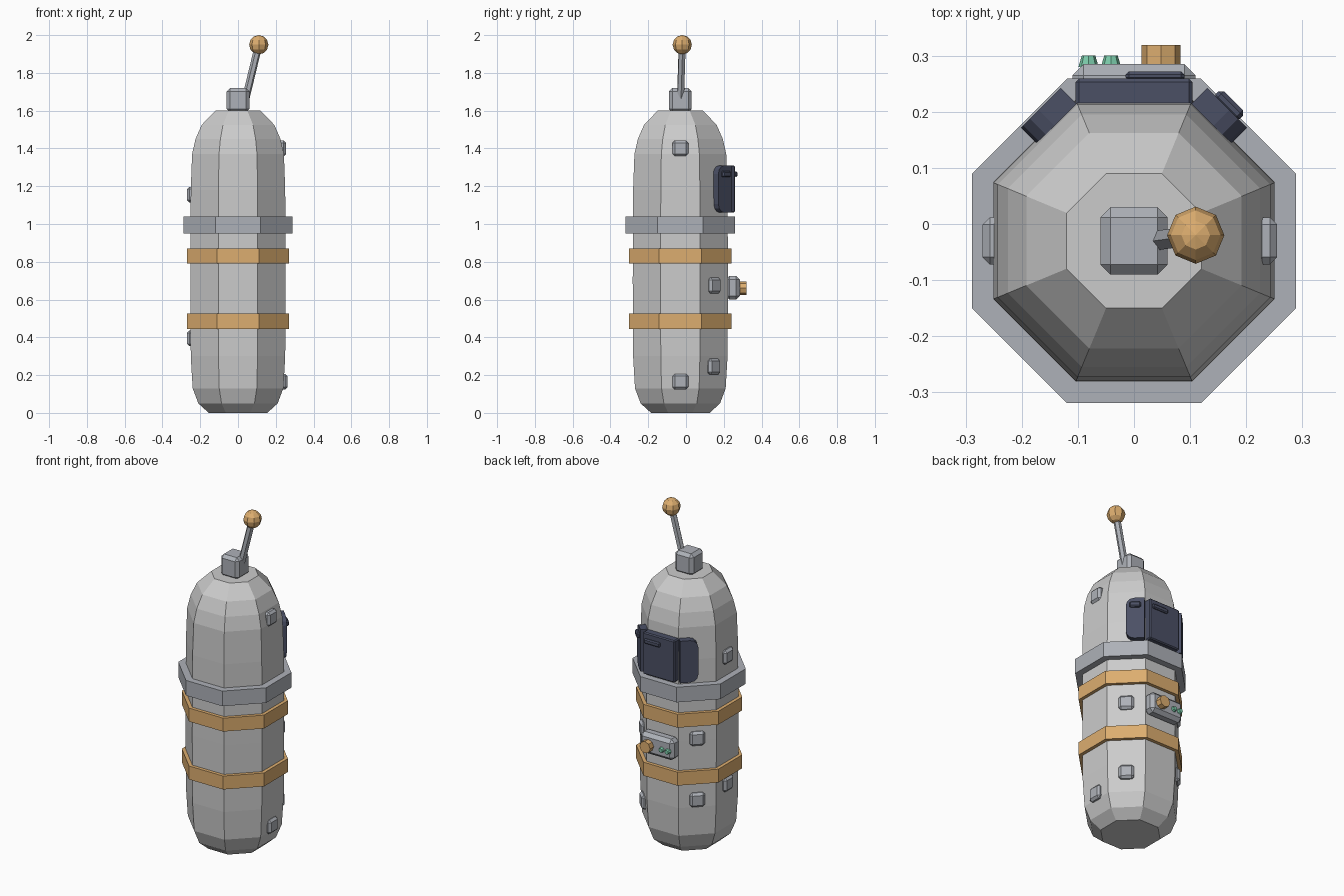
import bpy, bmesh, math
from mathutils import Matrix, Vector

if "Cube" in bpy.data.objects:
    bpy.data.objects.remove(bpy.data.objects["Cube"])

AXIS_Y = -0.03      # body axis sits slightly forward
R = 0.25            # distance from axis to the flat faces


def material(name, rgb):
    m = bpy.data.materials.new(name)
    m.diffuse_color = (*rgb, 1)
    m.use_nodes = True
    m.node_tree.nodes["Principled BSDF"].inputs["Base Color"].default_value = m.diffuse_color
    return m


steel = material("steel", (0.42, 0.44, 0.48))
orange = material("orange", (0.72, 0.42, 0.16))
navy = material("navy", (0.07, 0.08, 0.13))
green = material("green", (0.2, 0.6, 0.4))


def finish(bm, name, mat=None, matrix=None):
    if matrix is not None:
        bm.transform(matrix)
    bmesh.ops.recalc_face_normals(bm, faces=bm.faces)
    me = bpy.data.meshes.new(name)
    bm.to_mesh(me)
    bm.free()
    ob = bpy.data.objects.new(name, me)
    bpy.context.collection.objects.link(ob)
    if mat:
        me.materials.append(mat)
    return ob


def octagon_loft(name, profile, mat=None):
    """Stack octagons given as (flat distance, z), flats facing the axes."""
    bm = bmesh.new()
    rings = []
    for r, z in profile:
        c = r / math.cos(math.pi / 8)
        rings.append([bm.verts.new((c * math.cos((i + .5) * math.pi / 4),
                                    AXIS_Y + c * math.sin((i + .5) * math.pi / 4), z))
                      for i in range(8)])
    for a, b in zip(rings, rings[1:]):
        for i in range(8):
            j = (i + 1) % 8
            bm.faces.new((a[i], a[j], b[j], b[i]))
    bm.faces.new(rings[0])
    bm.faces.new(rings[-1])
    return finish(bm, name, mat)


def face_frame(angle):
    """Local x = sideways, y = outward from the axis, z = up."""
    return Matrix.Translation((0, AXIS_Y, 0)) @ Matrix.Rotation(math.radians(angle - 90), 4, 'Z')


def box(name, lo, hi, mat=None, matrix=None, bevel=0.0, pick=None, segments=1):
    lo, hi = Vector(lo), Vector(hi)
    bm = bmesh.new()
    bmesh.ops.create_cube(bm, size=1)
    for v in bm.verts:
        v.co = Vector([(lo[k] + hi[k]) / 2 + v.co[k] * (hi[k] - lo[k]) for k in range(3)])
    if bevel:
        edges = [e for e in bm.edges if pick is None or pick(e)]
        bmesh.ops.bevel(bm, geom=edges, offset=bevel, segments=segments,
                        profile=0.5, affect='EDGES')
    return finish(bm, name, mat, matrix)


def cylinder(name, a, b, r, sides, mat=None, r2=None):
    a, b = Vector(a), Vector(b)
    d = b - a
    bm = bmesh.new()
    bmesh.ops.create_cone(bm, cap_ends=True, segments=sides, radius1=r,
                          radius2=r if r2 is None else r2, depth=d.length)
    rot = d.to_track_quat('Z', 'Y').to_matrix().to_4x4()
    return finish(bm, name, mat, Matrix.Translation((a + b) / 2) @ rot)


# Capsule body
octagon_loft("body", [(0.155, 0), (0.21, 0.05), (0.24, 0.13), (0.25, 0.30), (0.252, 0.7),
                      (0.25, 1.18), (0.243, 1.37), (0.225, 1.45), (0.192, 1.525),
                      (0.12, 1.60)])

# Collar and two straps
octagon_loft("collar", [(0.289, 0.95), (0.289, 1.04)], steel)
for name, z in (("lower_strap", 0.445), ("upper_strap", 0.79)):
    octagon_loft(name, [(0.271, z), (0.271, z + 0.08)], orange)

# Small studs: face angle, height, face distance
studs = [(0, 1.40, 0.235), (0, 0.165, 0.241), (45, 0.675, R), (45, 0.245, 0.247),
         (135, 0.71, R), (135, 0.345, R), (180, 1.155, R), (180, 0.395, R)]
for i, (ang, z, r) in enumerate(studs):
    box(f"stud_{i}", (-0.042, r - 0.02, z - 0.042), (0.042, r + 0.02, z + 0.042),
        steel, face_frame(ang), 0.013)

# Lever on top: base block, rod and ball
box("lever_base", (-0.06, -0.09, 1.59), (0.06, 0.03, 1.72), steel, None, 0.018)
foot, tip = Vector((0.035, -0.03, 1.64)), Vector((0.11, -0.02, 1.95))
cylinder("lever_rod", foot, tip, 0.02, 6, steel)
bm = bmesh.new()
bmesh.ops.create_uvsphere(bm, u_segments=8, v_segments=6, radius=0.051)
finish(bm, "lever_ball", orange, Matrix.Translation(tip - Vector((0, 0, 0.001))))

# Dark back panel with a side flap on each diagonal face
back = face_frame(90)
box("back_panel", (-0.104, 0.235, 1.06), (0.104, 0.289, 1.31), navy, back, 0.006)
box("back_panel_handle", (-0.015, 0.285, 1.25), (0.09, 0.302, 1.278), navy, back, 0.006)


def flap(name, ang, sign):
    lo, hi = sorted((0.0, sign * 0.1))
    box(name, (lo, 0.23, 1.06), (hi, 0.285, 1.31), navy, face_frame(ang), 0.045,
        lambda e: all(abs(v.co.x) < 1e-4 for v in e.verts) and
        abs(e.verts[0].co.y - e.verts[1].co.y) > 0.01, 3)


# Outer ends of the flaps are rounded
flap("right_flap", 45, -1)
flap("left_flap", 135, 1)
box("right_flap_handle", (-0.082, 0.28, 1.248), (-0.02, 0.302, 1.28), navy,
    face_frame(45), 0.007)

# Control box with knob and two buttons
box("control_box", (-0.11, 0.24, 0.60), (0.11, 0.315, 0.725), steel, back, 0.02)
cylinder("control_knob", (0.048, 0.28, 0.66), (0.048, 0.319, 0.66), 0.035, 8, orange)
for name, x in (("outer_button", -0.081), ("inner_button", -0.041)):
    cylinder(name, (x, 0.28, 0.657), (x, 0.30, 0.657), 0.018, 8, green, 0.012)
